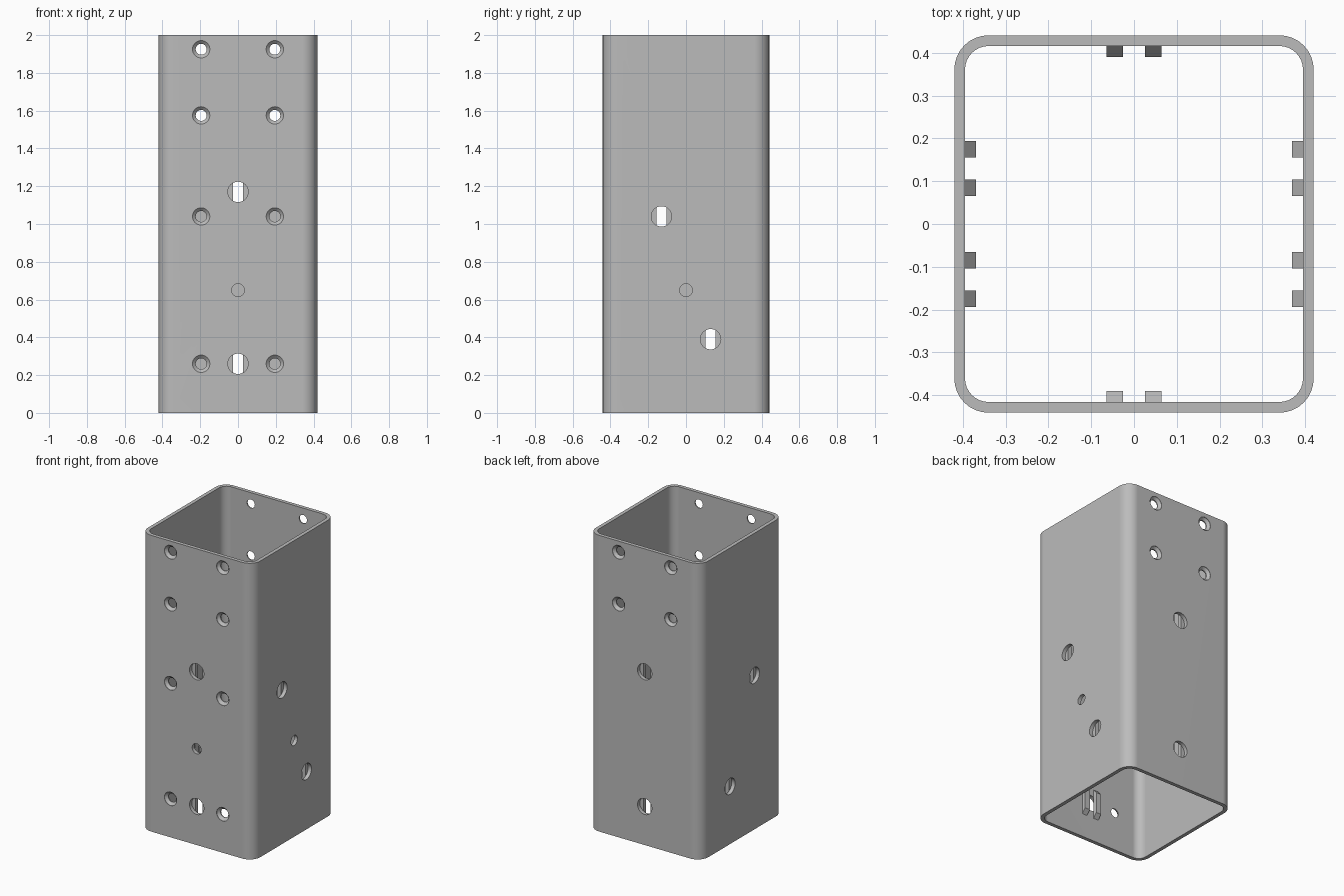
import bpy
import bmesh
from math import pi, cos, sin, radians
from mathutils import Vector

if "Cube" in bpy.data.objects:
    bpy.data.objects.remove(bpy.data.objects["Cube"], do_unlink=True)

HALF_X, HALF_Y, HEIGHT, WALL, CORNER = 0.42, 0.441, 2.0, 0.025, 0.08
UP = Vector((0, 0, 1))

grey = bpy.data.materials.new("plain grey")
grey.use_nodes = True
colour = (0.5, 0.5, 0.5, 1)
grey.diffuse_color = colour
grey.node_tree.nodes["Principled BSDF"].inputs["Base Color"].default_value = colour


def make_object(name, bm):
    bmesh.ops.recalc_face_normals(bm, faces=bm.faces)
    mesh = bpy.data.meshes.new(name)
    bm.to_mesh(mesh)
    bm.free()
    mesh.materials.append(grey)
    obj = bpy.data.objects.new(name, mesh)
    bpy.context.collection.objects.link(obj)
    return obj


def bridge(bm, a, b):
    for i in range(len(a)):
        j = (i + 1) % len(a)
        bm.faces.new((a[i], a[j], b[j], b[i]))


def rounded_loop(bm, inset, z, steps=8):
    hx, hy, r = HALF_X - inset, HALF_Y - inset, CORNER - inset
    loop = []
    for k, (sx, sy) in enumerate(((1, 1), (-1, 1), (-1, -1), (1, -1))):
        for i in range(steps + 1):
            a = (k + i / steps) * pi / 2
            loop.append(bm.verts.new((sx * (hx - r) + r * cos(a),
                                      sy * (hy - r) + r * sin(a), z)))
    return loop


# Square tube with rounded corners
bm = bmesh.new()
loops = [rounded_loop(bm, 0, 0), rounded_loop(bm, 0, HEIGHT),
         rounded_loop(bm, WALL, HEIGHT), rounded_loop(bm, WALL, 0)]
for i in range(4):
    bridge(bm, loops[i], loops[(i + 1) % 4])
tube = make_object("tube", bm)

# Walls: outward direction, sideways direction, distance from the centre
walls = {
    "front": (Vector((0, -1, 0)), Vector((1, 0, 0)), HALF_Y),
    "back": (Vector((0, 1, 0)), Vector((1, 0, 0)), HALF_Y),
    "left": (Vector((1, 0, 0)), Vector((0, 1, 0)), HALF_X),
    "right": (Vector((-1, 0, 0)), Vector((0, 1, 0)), HALF_X),
}

# Hole profiles as (depth, radius)
BOLT = [(-0.02, 0.054), (0.04, 0.054)]
PILOT = [(-0.02, 0.034), (0.04, 0.034)]
SCREW = [(-0.02, 0.046), (0.002, 0.046), (0.018, 0.029), (0.04, 0.029)]

slots = {"front": [(0, 1.17), (0, 0.26)], "left": [(-0.13, 1.04), (0.13, 0.39)]}
slots["back"], slots["right"] = slots["front"], slots["left"]
screw_heights = {"front": (1.925, 1.575, 1.04, 0.26), "back": (1.925, 1.575)}


def add_hole(bm, wall, across, z, profile, sides=32):
    out, side, dist = walls[wall]
    rings = []
    for depth, r in profile:
        centre = out * (dist - depth) + side * across + UP * z
        rings.append([bm.verts.new(centre + side * r * cos(2 * pi * i / sides)
                                   + UP * r * sin(2 * pi * i / sides))
                      for i in range(sides)])
    for a, b in zip(rings, rings[1:]):
        bridge(bm, a, b)
    bm.faces.new(rings[0])
    bm.faces.new(rings[-1])


# Bolt, pilot and countersunk screw holes
bm = bmesh.new()
for wall, places in slots.items():
    for across, z in places:
        add_hole(bm, wall, across, z, BOLT)
for wall in ("front", "left"):
    add_hole(bm, wall, 0, 0.65, PILOT)
for wall, heights in screw_heights.items():
    for z in heights:
        for across in (-0.195, 0.195):
            add_hole(bm, wall, across, z, SCREW)
cutter = make_object("hole_cutter", bm)
cutter.hide_render = True

cut = tube.modifiers.new("holes", "BOOLEAN")
cut.operation = "DIFFERENCE"
cut.solver = "EXACT"
cut.object = cutter
bpy.ops.object.select_all(action="DESELECT")
tube.select_set(True)
bpy.context.view_layer.objects.active = tube
bpy.ops.object.modifier_apply(modifier=cut.name)
bpy.data.objects.remove(cutter, do_unlink=True)
bpy.ops.object.shade_smooth_by_angle(angle=radians(30))
normals = tube.modifiers.new("clean_normals", "WEIGHTED_NORMAL")
normals.keep_sharp = True

# Pairs of tapered guide ribs behind each bolt hole
for wall, (out, side, dist) in walls.items():
    bm = bmesh.new()
    for across, z in slots[wall]:
        for s in (-1, 1):
            ends = []
            for edge in (0.026, 0.064):
                ends.append([
                    bm.verts.new(out * (dist - WALL - depth)
                                 + side * (across + s * edge) + UP * (z + h))
                    for depth, h in ((0, -0.1), (0.026, -0.07), (0.026, 0.07), (0, 0.1))])
            bridge(bm, *ends)
            bm.faces.new(ends[0])
            bm.faces.new(ends[1])
    make_object(wall + "_guide_ribs", bm)
